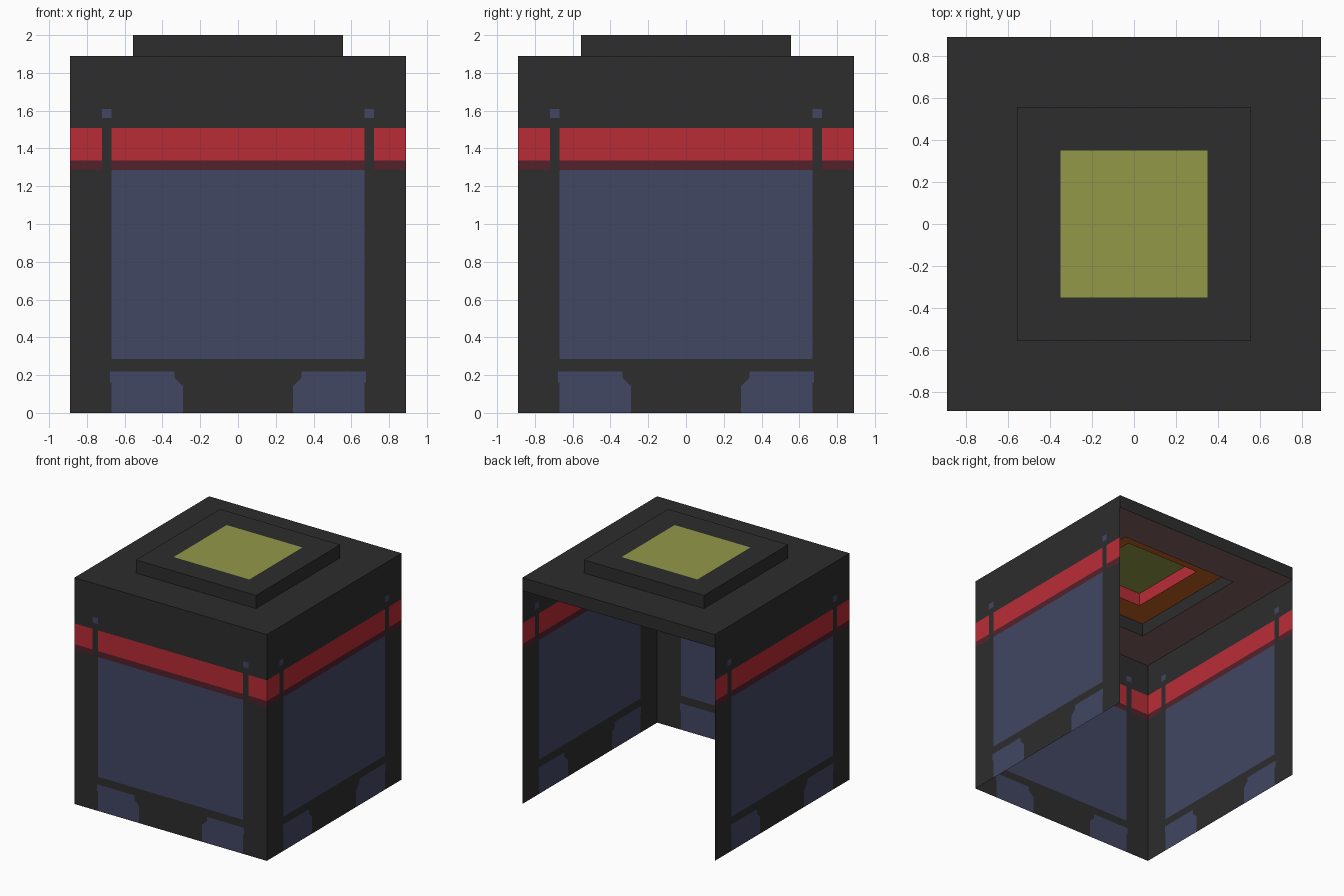
import bpy, bmesh, math
from mathutils import Matrix

if "Cube" in bpy.data.objects:
    bpy.data.objects.remove(bpy.data.objects["Cube"])


def material(name, rgb):
    """Flat colour from 0-255 sRGB values."""
    m = bpy.data.materials.new(name)
    lin = [((c / 255 + 0.055) / 1.055) ** 2.4 for c in rgb]
    m.diffuse_color = (*lin, 1)
    m.use_nodes = True
    m.node_tree.nodes["Principled BSDF"].inputs["Base Color"].default_value = m.diffuse_color
    return m


MATS = [material(n, c) for n, c in (
    ("charcoal", (45, 45, 45)), ("slate_blue", (66, 71, 99)),
    ("red", (185, 44, 54)), ("dark_red", (82, 33, 43)),
    ("olive_yellow", (147, 152, 73)), ("dusty_brown", (128, 97, 95)),
    ("orange", (195, 95, 35)))]
GREY, BLUE, RED, DARK, YELLOW, BROWN, ORANGE = range(7)


def finish(name, bm, solid=False):
    bmesh.ops.remove_doubles(bm, verts=bm.verts, dist=1e-5)
    if solid:
        bmesh.ops.recalc_face_normals(bm, faces=bm.faces)
    me = bpy.data.meshes.new(name)
    bm.to_mesh(me)
    bm.free()
    for m in MATS:
        me.materials.append(m)
    ob = bpy.data.objects.new(name, me)
    bpy.context.collection.objects.link(ob)
    return ob


def face(bm, pts, mat):
    bm.faces.new([bm.verts.new(p) for p in pts]).material_index = mat


# Painted wall pattern: colour by distance from the middle and by height
HALF, SLAB_Z, ROOF_Z = 0.889, 1.78, 1.89
U = [0, 0.29, 0.335, 0.67, 0.678, 0.72, HALF]
Z = [0, 0.14, 0.16, 0.185, 0.22, 0.285, 1.285, 1.335, 1.508, 1.56, 1.61, SLAB_Z]


def wall_colour(u, z):
    if z < 0.22:                                     # foot panels
        top = 0.335 < u < 0.678 and z > 0.16
        return BLUE if top or (0.29 < u < 0.67 and z < 0.14) \
            or (0.335 < u < 0.67) else GREY
    if 0.285 < z < 1.285:                            # main panel
        return BLUE if u < 0.67 else GREY
    if 1.285 < z < 1.508:                            # stripe, broken by a strap
        if 0.67 < u < 0.72:
            return GREY
        return RED if z > 1.335 else DARK
    if 1.56 < z < 1.61 and 0.67 < u < 0.72:          # small studs
        return BLUE
    return GREY


def wall(name, angle):
    bm = bmesh.new()
    for s in (1, -1):
        for u0, u1 in zip(U, U[1:]):
            for z0, z1 in zip(Z, Z[1:]):
                q = [(s * u, -HALF, z) for u, z in
                     ((u0, z0), (u1, z0), (u1, z1), (u0, z1))]
                if u0 == 0.29 and 0.14 <= z0 < 0.185:
                    continue                         # chamfer built below
                face(bm, q[::s], wall_colour((u0 + u1) / 2, (z0 + z1) / 2))
        # chamfered corner of the foot panel
        for mat, pts in ((BLUE, ((0.29, 0.14), (0.335, 0.14), (0.335, 0.185))),
                         (GREY, ((0.29, 0.14), (0.335, 0.185), (0.29, 0.185)))):
            face(bm, [(s * u, -HALF, z) for u, z in pts][::s], mat)
    bm.transform(Matrix.Rotation(angle, 4, 'Z'))
    finish(name, bm)


def square_ring(name, profile):
    """Sweep a closed (half width, z, colour of next side) profile round a square."""
    bm = bmesh.new()
    corners = [(-1, -1), (1, -1), (1, 1), (-1, 1)]
    for (a, b), (c, d) in zip(corners, corners[1:] + corners[:1]):
        for (h0, z0, mat), (h1, z1, _) in zip(profile, profile[1:] + profile[:1]):
            if mat is not None:
                face(bm, [(a * h0, b * h0, z0), (c * h0, d * h0, z0),
                          (c * h1, d * h1, z1), (a * h1, b * h1, z1)], mat)
    finish(name, bm, solid=True)


# Three thin walls; the back stays open
wall("front_wall", 0)
wall("right_wall", math.pi / 2)
wall("left_wall", -math.pi / 2)

# Roof slab with a square opening and a brown ceiling
CAP = 0.555
square_ring("roof_slab", [(HALF, SLAB_Z, GREY), (HALF, ROOF_Z, GREY),
                          (CAP, ROOF_Z, GREY), (CAP, SLAB_Z, BROWN)])

# Raised cap with a red lined shaft and orange underside
square_ring("roof_cap", [(CAP, ROOF_Z, GREY), (CAP, 2.0, GREY),
                         (0.35, 2.0, RED), (0.35, ROOF_Z, ORANGE)])

# Skylight pane closing the shaft
bm = bmesh.new()
face(bm, [(x * 0.35, y * 0.35, 2.0) for x, y in
          ((-1, -1), (1, -1), (1, 1), (-1, 1))], YELLOW)
finish("skylight", bm)
